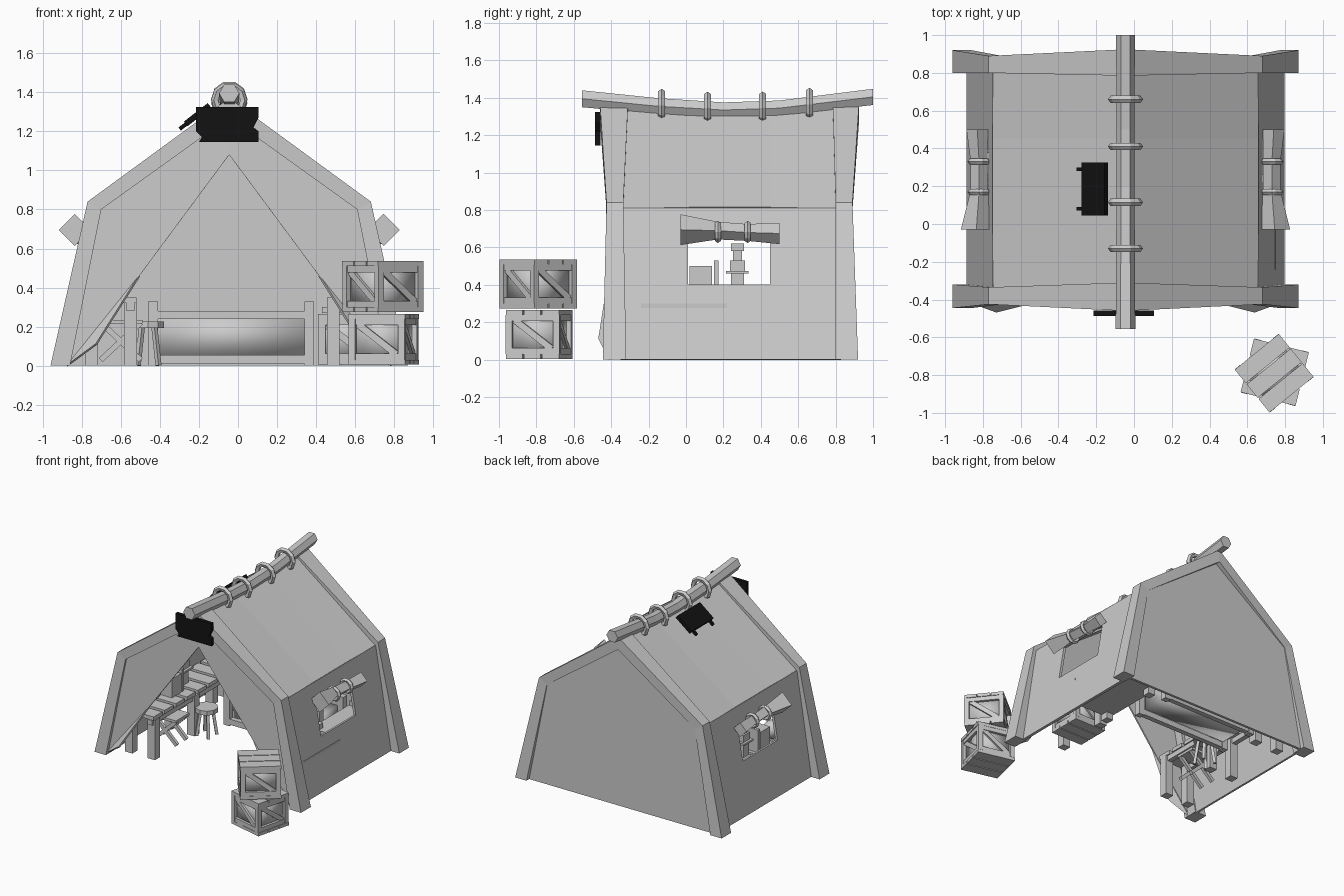
import bpy, bmesh, math
from mathutils import Matrix, Vector

if "Cube" in bpy.data.objects:
    bpy.data.objects.remove(bpy.data.objects["Cube"])

CX = -0.045  # tent centre line


def finish(name, bm, thick=0, mat=None):
    bmesh.ops.recalc_face_normals(bm, faces=bm.faces)
    me = bpy.data.meshes.new(name)
    bm.to_mesh(me)
    bm.free()
    ob = bpy.data.objects.new(name, me)
    bpy.context.collection.objects.link(ob)
    if thick:
        m = ob.modifiers.new("thickness", 'SOLIDIFY')
        m.thickness = thick
        m.offset = 0
    if mat:
        me.materials.append(mat)
    return ob


def box(bm, c, s, rot=(0, 0, 0), smooth=False):
    R = Matrix.Rotation(rot[2], 4, 'Z') @ Matrix.Rotation(rot[1], 4, 'Y') @ Matrix.Rotation(rot[0], 4, 'X')
    r = bmesh.ops.create_cube(bm, size=1, matrix=Matrix.Translation(c) @ R @ Matrix.Diagonal((*s, 1)))
    if smooth:
        for f in {f for v in r['verts'] for f in v.link_faces}:
            f.smooth = True


def span(bm, x0, x1, y0, y1, z0, z1, smooth=False):
    box(bm, ((x0+x1)/2, (y0+y1)/2, (z0+z1)/2), (x1-x0, y1-y0, z1-z0), smooth=smooth)


def loft(name, sections, closed=True, thick=0):
    bm = bmesh.new()
    rings = [[bm.verts.new(p) for p in s] for s in sections]
    n = len(rings[0])
    for a, b in zip(rings, rings[1:]):
        for i in range(n if closed else n-1):
            j = (i+1) % n
            bm.faces.new((a[i], a[j], b[j], b[i]))
    if closed:
        bm.faces.new(rings[0])
        bm.faces.new(rings[-1])
    return finish(name, bm, thick)


def sheet(name, polys, thick, mat=None):
    bm = bmesh.new()
    for p in polys:
        bm.faces.new([bm.verts.new(v) for v in p])
    return finish(name, bm, thick, mat)


def roll(name, stations, sides):
    # tapering pole along y; station = x, y, z, radius
    loft(name, [[(x + r*math.cos(2*math.pi*i/sides), y, z + r*math.sin(2*math.pi*i/sides))
                 for i in range(sides)] for x, y, z, r in stations])


def ring(name, loc, major, minor):
    bpy.ops.mesh.primitive_torus_add(major_segments=10, minor_segments=5, major_radius=major,
                                     minor_radius=minor, location=loc, rotation=(math.pi/2, 0, 0))
    bpy.context.object.name = name


black = bpy.data.materials.new("black")
black.diffuse_color = (0.006, 0.006, 0.006, 1)
black.use_nodes = True
black.node_tree.nodes["Principled BSDF"].inputs["Base Color"].default_value = black.diffuse_color

# end frames of the tent
outer = [(-.915, 0), (-.725, .84), (0, 1.37), (.725, .84), (.915, 0)]
inner = [(-.815, 0), (-.655, .80), (0, 1.27), (.655, .80), (.815, 0)]
front_y = [(-.445, -.32), (-.425, -.335), (-.46, -.31)]
back_y = [(.92, .80), (.89, .80), (.925, .785)]
for name, ys in (("front_frame", front_y), ("back_frame", back_y)):
    ys = ys + ys[1::-1]
    loft(name, [[(CX+o[0], a, o[1]), (CX+o[0], b, o[1]), (CX+i[0], b, i[1]), (CX+i[0], a, i[1])]
                for o, i, (a, b) in zip(outer, inner, ys)])

# back cloth
sheet("back_cloth", [[(CX+x*1.02, .875, z) for x, z in inner]], .02)

for s, side in ((-1, "left"), (1, "right")):
    # front flap beside the triangular opening
    flap = [(.83, -.41, 0), (.67, -.405, .81), (0, -.43, 1.28), (0, -.43, 1.08), (.46, -.41, .46)]
    sheet(side + "_front_flap", [[(CX+s*x, y, z) for x, y, z in flap],
                                 [(CX+s*.83, -.41, 0), (CX+s*.46, -.41, .46), (CX+s*.68, -.465, .11)]], .012)
    # side wall with window
    ys, zs = (-.35, .01, .45, .83), (0, .4, .68, .81)
    bm = bmesh.new()
    g = [[bm.verts.new((CX+s*(.832-.17*z), y, z)) for y in ys] for z in zs]
    for i in range(3):
        for j in range(3):
            if (i, j) != (1, 1):
                bm.faces.new((g[i][j], g[i][j+1], g[i+1][j+1], g[i+1][j]))
    finish(side + "_wall", bm, .02)
    # sagging roof half
    loft(side + "_roof", [[(CX, y, z), (CX+s*.69, y, e)] for y, z, e in
                          ((-.34, 1.325, .79), (.02, 1.295, .797), (.45, 1.295, .797), (.83, 1.325, .79))],
         closed=False, thick=.045)
    # rolled window blind and its ties
    w = CX + s*.785
    roll(side + "_window_roll", [(w+s*.005, -.03, .695, .082), (w-s*.01, .17, .69, .047), (w-s*.01, .33, .68, .045),
                                 (w, .5, .675, .057)], 4)
    for y in (.17, .33):
        ring(side + "_roll_tie", (w-s*.01, y, .683), .045, .017)

# ridge pole and ties
roll("ridge_pole", [(CX, -.555, 1.395, .052), (CX, -.15, 1.355, .05), (CX, .2, 1.335, .047),
                    (CX, .5, 1.345, .047), (CX, 1.0, 1.405, .05)], 6)
for y, z in ((-.13, 1.36), (.115, 1.345), (.41, 1.345), (.66, 1.365)):
    ring("ridge_tie", (CX, y, z), .073, .02)

# blank front signboard
outline = [(-.215, 1.325), (.105, 1.325), (.105, 1.27), (.08, 1.22), (.105, 1.2), (.105, 1.145),
           (-.2, 1.145), (-.185, 1.17), (-.215, 1.2)]
sheet("signboard", [[(x, -.472, z) for x, z in outline]], .028, black)

# dark roof hatch with two stays
bm = bmesh.new()
box(bm, (-.207, .185, 1.285), (.155, .28, .03), (0, -.66, 0))
for y in (.08, .29):
    box(bm, (-.275, y, 1.23), (.06, .018, .02), (0, -.66, 0))
finish("roof_hatch", bm, mat=black)


def crate(name, x, y, z, angle, w=.3, h=.26):
    bm = bmesh.new()
    box(bm, (0, 0, h/2), (w*.82, w*.82, h*.85), smooth=True)
    pw = w/3
    for i in (-1, 0, 1):
        box(bm, (0, i*pw, h-.0125), (w, pw-.008, .025))
        box(bm, (0, i*pw, .0125), (w, pw-.008, .025))
    d = w/2 - .02
    for k in range(4):
        R = Matrix.Rotation(k*math.pi/2, 3, 'Z')
        a = k*math.pi/2
        box(bm, R @ Vector((d, d, h/2)), (.035, .035, h-.05))
        box(bm, R @ Vector((0, -d, h-.04)), (w-.03, .028, .035), (0, 0, a))
        box(bm, R @ Vector((0, -d, .04)), (w-.03, .028, .035), (0, 0, a))
        box(bm, R @ Vector((0, -d+.002, h/2)), (w*.85, .022, .035), (0, .65, a))
    ob = finish(name, bm)
    ob.location = (x, y, z)
    ob.rotation_euler.z = angle


# stacked crates outside and storage chests inside
crate("lower_crate", .745, -.785, .005, math.radians(-14))
crate("upper_crate", .742, -.79, .275, math.radians(39))
crate("inner_crate", .55, .02, .005, 0, .28, .26)
bm = bmesh.new()
span(bm, .46, .74, .26, .8, .05, .3)
for y in (.29, .77):
    span(bm, .47, .53, y-.03, y+.03, 0, .34)
finish("side_chest", bm)
bm = bmesh.new()
for y in (-.22, .2):
    span(bm, .455, .52, y-.03, y+.03, 0, .35)
span(bm, .43, .75, -.24, .22, .27, .3)
finish("right_shelf", bm)

# long chest bed at the back
bm = bmesh.new()
span(bm, -.41, .34, .53, .79, .05, .25, smooth=True)
for y in (.5, .8):
    span(bm, -.42, .35, y-.02, y+.02, .24, .28)
    span(bm, -.42, .35, y-.02, y+.02, .01, .055)
    for x in (-.435, .365):
        span(bm, x-.025, x+.025, y-.025, y+.025, 0, .33)
finish("back_bed", bm)

# plank table along the left wall
bm = bmesh.new()
for i in range(8):
    y = -.27 + i*.14
    span(bm, -.79, -.52, y-.055, y+.055, .32, .35)
for x in (-.75, -.55):
    span(bm, x-.02, x+.02, -.33, .78, .28, .32)
    for y in (-.28, .22, .74):
        span(bm, x-.033, x+.033, y-.033, y+.033, 0, .32)
finish("work_table", bm)

# items on the table
bm = bmesh.new()
span(bm, -.76, -.6, .02, .14, .35, .5)
span(bm, -.76, -.6, .15, .175, .35, .53)
finish("table_box", bm)
bm = bmesh.new()
for w, z0, z1 in ((.07, .35, .46), (.12, .46, .475), (.08, .475, .53), (.05, .53, .58), (.07, .58, .62)):
    span(bm, -.69-w/2, -.69+w/2, .275-w/2, .275+w/2, z0, z1)
finish("table_lamp", bm)
bpy.ops.mesh.primitive_uv_sphere_add(segments=12, ring_count=8, radius=.07, location=(-.7, -.09, .42))
bpy.context.object.name = "round_pot"
bpy.ops.object.shade_smooth()

# folding stool with crossed legs
bm = bmesh.new()
for y in (-.06, .06):
    for t in (-.75, .75):
        box(bm, (-.6, y, .125), (.28, .025, .028), (0, t, 0))
box(bm, (-.6, 0, .225), (.22, .17, .02))
finish("folding_stool", bm)

# round stool
bpy.ops.mesh.primitive_cylinder_add(vertices=10, radius=.085, depth=.035, location=(-.46, .26, .21))
bpy.context.object.name = "round_stool_seat"
bm = bmesh.new()
for k in range(4):
    a = math.pi/4 + k*math.pi/2
    box(bm, (-.46+.06*math.cos(a), .26+.06*math.sin(a), .1), (.022, .022, .2), (0, .15, a + math.pi))
finish("round_stool_legs", bm)
